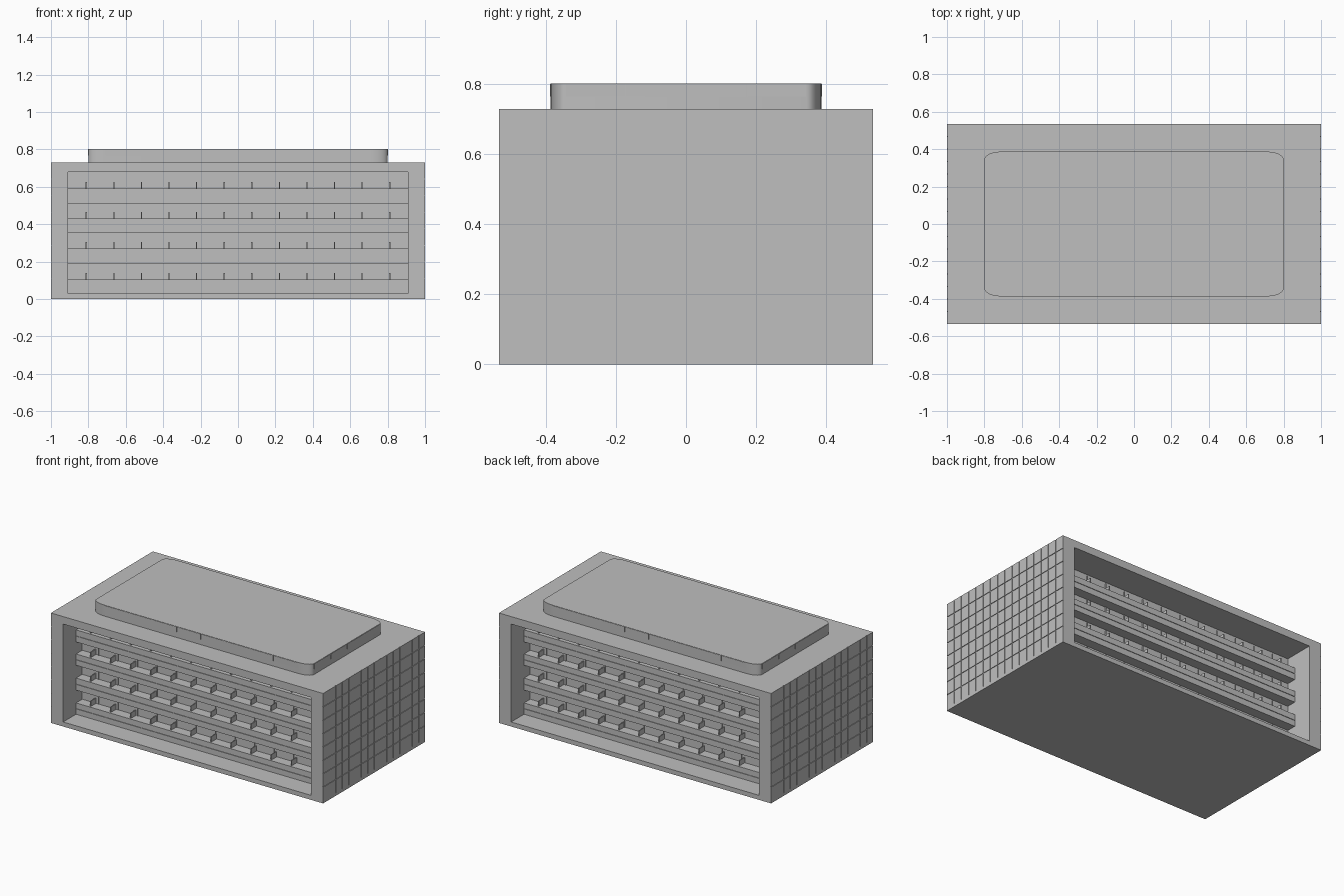
import bpy, bmesh, math

cube = bpy.data.objects.get("Cube")
if cube:
    bpy.data.objects.remove(cube, do_unlink=True)

grey = bpy.data.materials.new("light concrete grey")
grey.use_nodes = True
COL = (0.52, 0.52, 0.52, 1)
grey.diffuse_color = COL
grey.node_tree.nodes["Principled BSDF"].inputs["Base Color"].default_value = COL

W, D, H = 1.0, 0.535, 0.73      # half width, half depth, height
WALL_Y, BAND_Y = 0.335, 0.40    # recessed window wall, parapet front
OPEN_X, OPEN_LO, OPEN_HI = 0.91, 0.03, 0.68
SKIN = 0.004                    # cladding thickness


def finish(bm, name):
    bmesh.ops.recalc_face_normals(bm, faces=bm.faces)
    mesh = bpy.data.meshes.new(name)
    bm.to_mesh(mesh)
    bm.free()
    mesh.materials.append(grey)
    obj = bpy.data.objects.new(name, mesh)
    bpy.context.collection.objects.link(obj)
    return obj


def add_box(bm, x, y, z):
    """Box from (low, high) ranges on each axis."""
    made = bmesh.ops.create_cube(bm, size=1)["verts"]
    for v in made:
        for i, (lo, hi) in enumerate((x, y, z)):
            v.co[i] = lo if v.co[i] < 0 else hi


def mirror(obj, axis):
    mod = obj.modifiers.new("mirror", "MIRROR")
    mod.use_axis = [a == axis for a in "xyz"]


def rect(bm, hx, lo, hi, y):
    return [bm.verts.new((x, y, z)) for x, z in
            ((-hx, lo), (hx, lo), (hx, hi), (-hx, hi))]


def bridge(bm, a, b):
    for i in range(len(a)):
        j = (i + 1) % len(a)
        bm.faces.new((a[i], a[j], b[j], b[i]))


# Main block with a deep recess at front and back
bm = bmesh.new()
rings = []
for s in (-1, 1):
    rings.append((rect(bm, W - SKIN, 0, H, s * D),
                  rect(bm, OPEN_X, OPEN_LO, OPEN_HI, s * D),
                  rect(bm, OPEN_X, OPEN_LO, OPEN_HI, s * WALL_Y)))
for outer, rim, back in rings:
    bridge(bm, outer, rim)
    bridge(bm, rim, back)
    bm.faces.new(back)
bridge(bm, rings[0][0], rings[1][0])
finish(bm, "main_block")

# Side cladding: a grid of panels above a plain plinth strip
COLS, ROWS, PLINTH, GAP = 16, 8, 0.02, 0.002
bm = bmesh.new()
side = (W - SKIN, W)
add_box(bm, side, (-D, D), (0, PLINTH))
dy, dz = 2 * D / COLS, (H - PLINTH) / ROWS
for c in range(COLS):
    for r in range(ROWS):
        y0, z0 = -D + c * dy, PLINTH + r * dz
        y_lo = y0 + (GAP if c else 0)
        y_hi = y0 + dy - (GAP if c < COLS - 1 else 0)
        z_hi = z0 + dz - (GAP if r < ROWS - 1 else 0)
        add_box(bm, side, (y_lo, y_hi), (z0 + (GAP if r else 0), z_hi))
mirror(finish(bm, "side_cladding"), "x")

# Parapet bands, each with a fine joint halfway up
bands = [(0.03, 0.105), (0.19, 0.27), (0.355, 0.43), (0.51, 0.59)]
bm = bmesh.new()
for lo, hi in bands:
    mid = (lo + hi) / 2
    ends = (-OPEN_X, OPEN_X)
    add_box(bm, ends, (-BAND_Y + SKIN, -WALL_Y), (lo, hi))
    for part in ((lo, mid - 0.0015), (mid + 0.0015, hi)):
        add_box(bm, ends, (-BAND_Y, -BAND_Y + SKIN), part)
mirror(finish(bm, "parapet_bands"), "y")

# Window mullions on the wall and short fins standing on the parapets
mullions, fins = bmesh.new(), bmesh.new()
for lo, hi in bands:
    for i in range(12):
        t = i - 5.5
        x = t * 0.1435
        add_box(mullions, (x - 0.002, x + 0.002), (-WALL_Y - 0.006, -WALL_Y), (hi, hi + 0.078))
        x = t * 0.1475
        add_box(fins, (x - 0.003, x + 0.003), (-BAND_Y + 0.01, -WALL_Y), (hi, hi + 0.035))
mirror(finish(mullions, "window_mullions"), "y")
mirror(finish(fins, "parapet_fins"), "y")

# Roof storey with softly rounded corners
RX, RY, R0, R1 = 0.80, 0.387, H, 0.803
CX, CY, STEPS = 0.09, 0.042, 8
bm = bmesh.new()
outline = []
for q, (sx, sy) in enumerate(((1, 1), (-1, 1), (-1, -1), (1, -1))):
    for k in range(STEPS + 1):
        a = math.pi / 2 * (q + k / STEPS)
        outline.append((sx * (RX - CX) + CX * math.cos(a),
                        sy * (RY - CY) + CY * math.sin(a)))
low, high = ([bm.verts.new((x, y, z)) for x, y in outline] for z in (R0, R1))
bridge(bm, low, high)
bm.faces.new(low)
bm.faces.new(high)
roof = finish(bm, "roof_storey")
bpy.context.view_layer.objects.active = roof
roof.select_set(True)
bpy.ops.object.shade_smooth_by_angle(angle=math.radians(35))
roof.select_set(False)

# Thin window panes around the roof storey
PANE_LO, PANE_HI, T, G = 0.766, 0.801, 0.002, 0.0015
long_panes, end_panes = bmesh.new(), bmesh.new()
px, py = 2 * (RX - CX) / 8, 2 * (RY - CY) / 4
for i in range(8):
    x = -(RX - CX) + i * px
    add_box(long_panes, (x + G, x + px - G), (-RY - T, -RY), (PANE_LO, PANE_HI))
for i in range(4):
    y = -(RY - CY) + i * py
    add_box(end_panes, (RX, RX + T), (y + G, y + py - G), (PANE_LO, PANE_HI))
mirror(finish(long_panes, "roof_long_panes"), "y")
mirror(finish(end_panes, "roof_end_panes"), "x")
